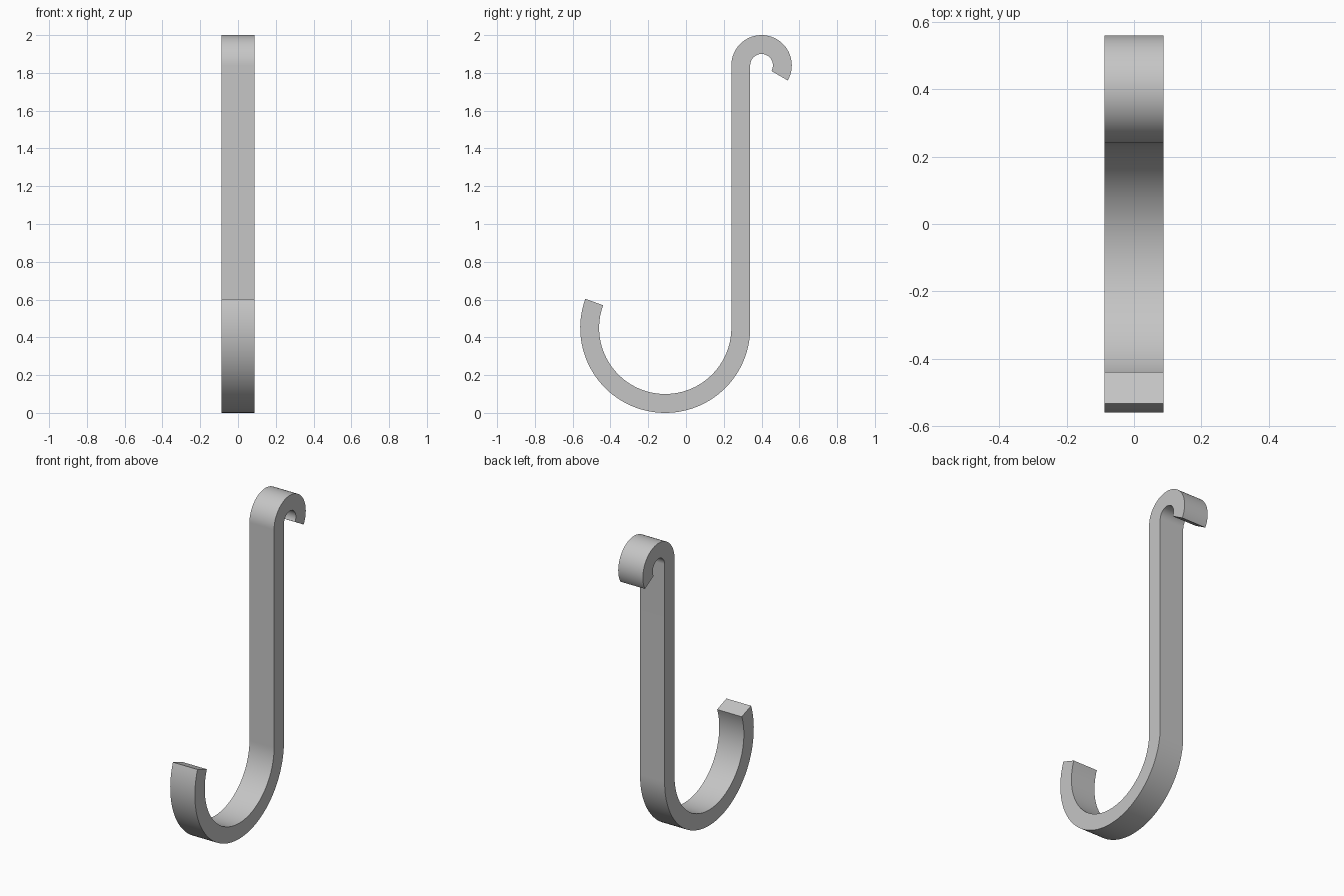
import bpy, bmesh, math

if "Cube" in bpy.data.objects:
    bpy.data.objects.remove(bpy.data.objects["Cube"])

HALF_WIDTH = 0.087   # half of the strap width along x
HALF_THICK = 0.05    # half of the strap thickness


def arc(cy, cz, r, start, end, steps):
    """Centre-line samples: y, z and the radial direction, signed to one side."""
    out = []
    side = 1 if end > start else -1
    for i in range(steps + 1):
        a = math.radians(start + (end - start) * i / steps)
        ny, nz = math.cos(a), math.sin(a)
        out.append((cy + r * ny, cz + r * nz, ny * side, nz * side))
    return out


# Centre line: large lower hook, straight shank, small top hook
path = arc(-0.11, 0.45, 0.40, 160, 360, 64) + arc(0.40, 1.84, 0.11, 180, -30, 56)

# Sweep a rectangular section along the centre line
bm = bmesh.new()
rings = []
for y, z, ny, nz in path:
    ring = []
    for x, t in ((-1, -1), (1, -1), (1, 1), (-1, 1)):
        d = t * HALF_THICK
        ring.append(bm.verts.new((x * HALF_WIDTH, y + ny * d, z + nz * d)))
    rings.append(ring)
for a, b in zip(rings, rings[1:]):
    for k in range(4):
        n = (k + 1) % 4
        bm.faces.new((a[k], a[n], b[n], b[k]))
bm.faces.new(rings[0])
bm.faces.new(rings[-1])
bmesh.ops.recalc_face_normals(bm, faces=bm.faces)

mesh = bpy.data.meshes.new("hook")
bm.to_mesh(mesh)
bm.free()
hook = bpy.data.objects.new("hook", mesh)
bpy.context.collection.objects.link(hook)

# Plain grey metal
grey = bpy.data.materials.new("grey metal")
grey.diffuse_color = (0.56, 0.56, 0.56, 1)
grey.use_nodes = True
grey.node_tree.nodes["Principled BSDF"].inputs["Base Color"].default_value = grey.diffuse_color
mesh.materials.append(grey)

# Smooth bends, crisp strap edges
bpy.context.view_layer.objects.active = hook
hook.select_set(True)
bpy.ops.object.shade_smooth_by_angle(angle=math.radians(30))
